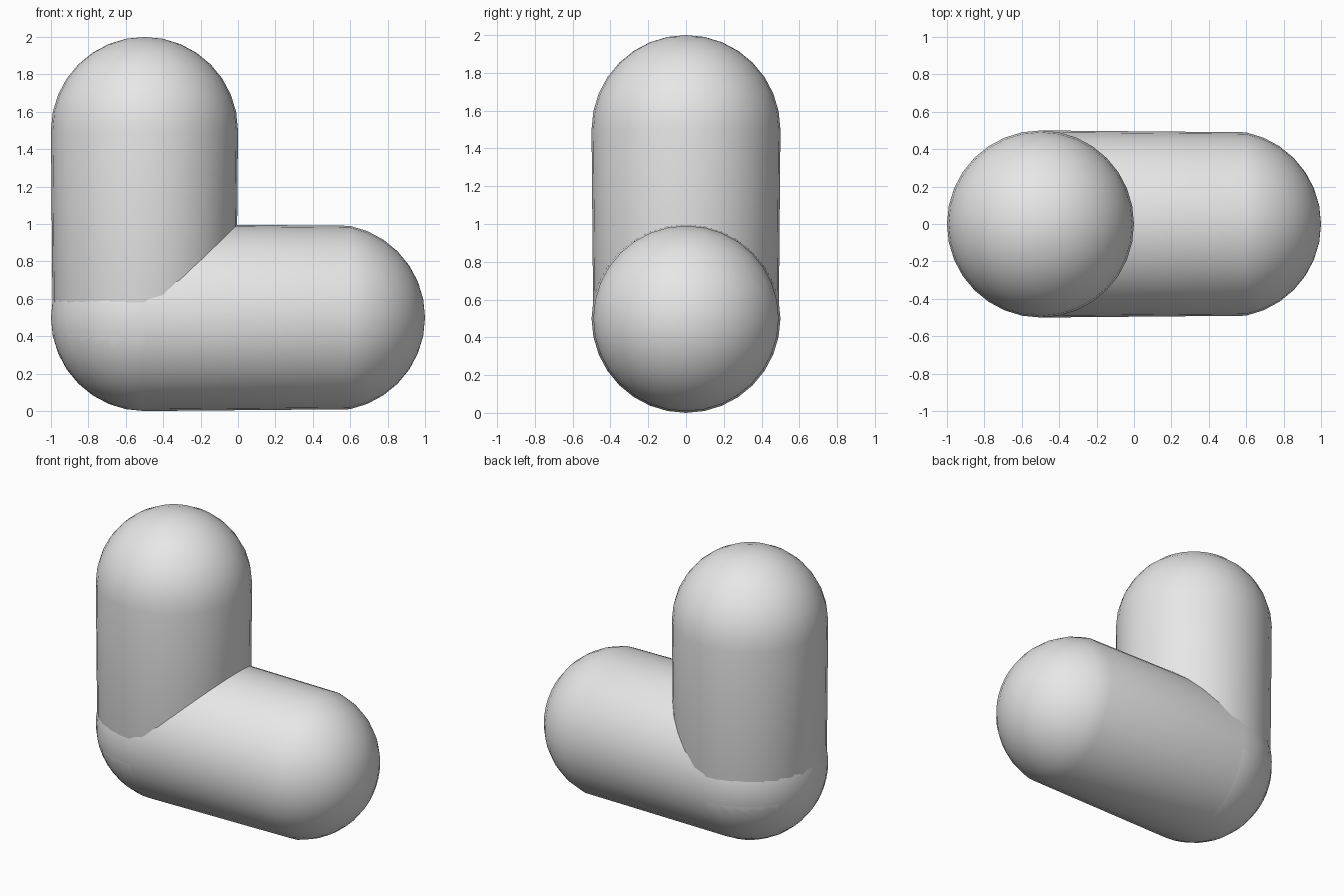
import bpy
import bmesh
from math import radians

cube = bpy.data.objects.get("Cube")
if cube:
    bpy.data.objects.remove(cube, do_unlink=True)

RADIUS = 0.5
LENGTH = 1.0

# Single plain colour
grey = bpy.data.materials.new("light_grey")
grey.use_nodes = True
colour = (0.8, 0.8, 0.8, 1.0)
grey.diffuse_color = colour
grey.node_tree.nodes["Principled BSDF"].inputs["Base Color"].default_value = colour


def capsule(name, location, tilt=0):
    """A ball whose upper half, equator included, is pulled away along its axis."""
    bm = bmesh.new()
    bmesh.ops.create_uvsphere(bm, u_segments=32, v_segments=16, radius=RADIUS)
    upper = [v for v in bm.verts if v.co.z > -0.01]
    bmesh.ops.translate(bm, verts=upper, vec=(0, 0, LENGTH))
    for face in bm.faces:
        face.smooth = True
    mesh = bpy.data.meshes.new(name)
    bm.to_mesh(mesh)
    bm.free()
    mesh.materials.append(grey)
    obj = bpy.data.objects.new(name, mesh)
    obj.location = location
    obj.rotation_euler.y = radians(tilt)
    bpy.context.collection.objects.link(obj)
    return obj


# Upright arm and lying arm share the corner ball
capsule("upright_capsule", (-0.5, 0, RADIUS))
capsule("lying_capsule", (0.5, 0, RADIUS), tilt=-90)
